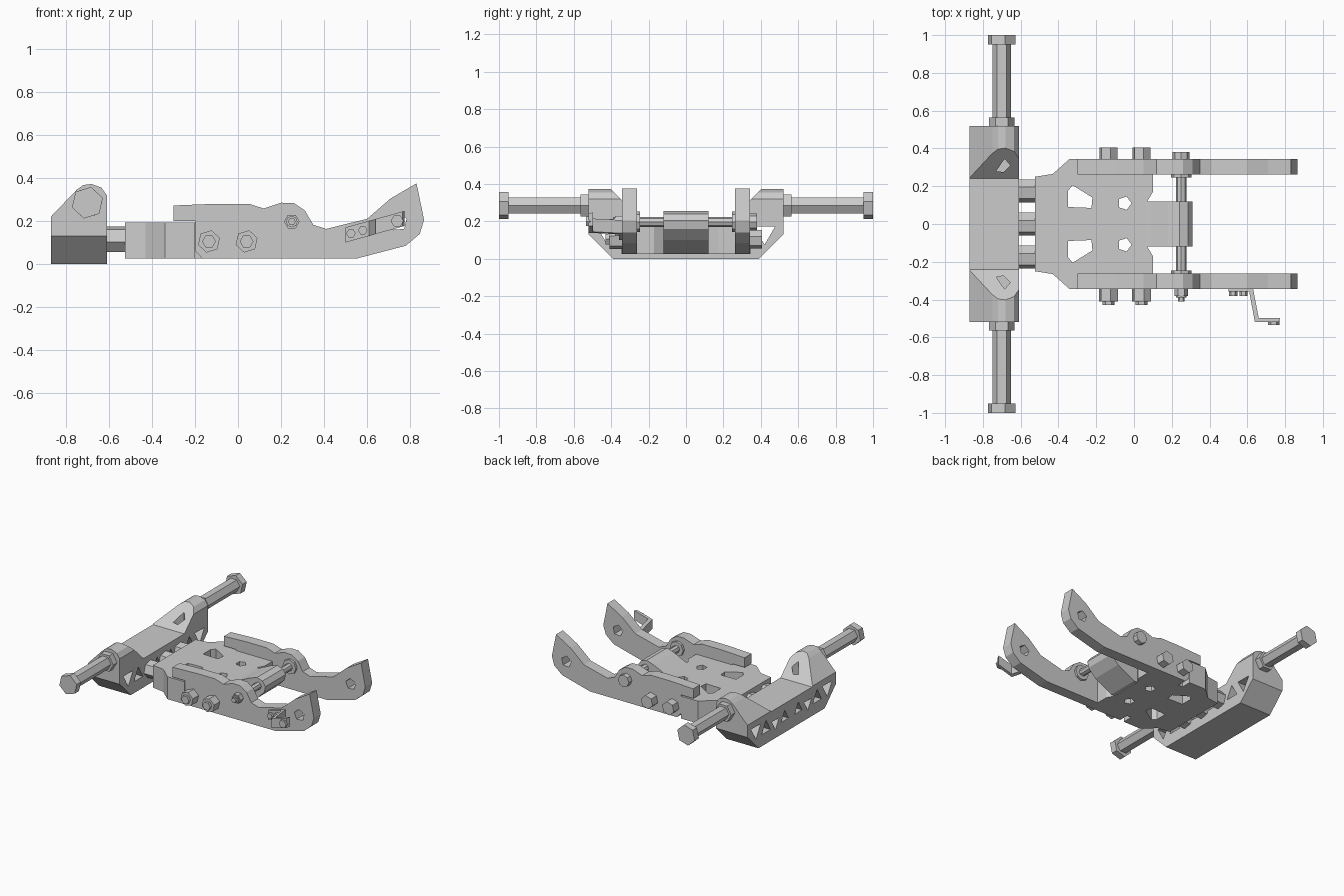
import bpy, bmesh
from math import cos, sin, pi
from mathutils import Vector

# maps profile (u, v) and extrusion distance w to world space
MAP = {'x': lambda u, v, w: (w, u, v),
       'y': lambda u, v, w: (u, w, v),
       'z': lambda u, v, w: (u, v, w)}


def prism(name, pts, axis, a, b):
    bm = bmesh.new()
    lo = [bm.verts.new(MAP[axis](u, v, a)) for u, v in pts]
    hi = [bm.verts.new(MAP[axis](u, v, b)) for u, v in pts]
    bm.faces.new(lo)
    bm.faces.new(hi)
    n = len(pts)
    for i in range(n):
        j = (i + 1) % n
        bm.faces.new((lo[i], lo[j], hi[j], hi[i]))
    bmesh.ops.recalc_face_normals(bm, faces=bm.faces)
    me = bpy.data.meshes.new(name)
    bm.to_mesh(me)
    bm.free()
    ob = bpy.data.objects.new(name, me)
    bpy.context.collection.objects.link(ob)
    return ob


def ring(u, v, r, n=6, turn=0.0):
    return [(u + r * cos(turn + 2 * pi * i / n), v + r * sin(turn + 2 * pi * i / n)) for i in range(n)]


def boolean(ob, cutter, op='DIFFERENCE'):
    m = ob.modifiers.new('cut', 'BOOLEAN')
    m.operation, m.solver, m.object = op, 'EXACT', cutter
    bpy.context.view_layer.objects.active = ob
    bpy.ops.object.modifier_apply(modifier=m.name)
    bpy.data.objects.remove(cutter)


# cross beam: side silhouette crossed with end silhouette
half = [(0.39, 0), (0.52, 0.13), (0.52, 0.38), (0.41, 0.38), (0.24, 0.215)]
beam = prism('cross_beam', half + [(-y, z) for y, z in reversed(half)], 'x', -1, -0.4)
side = prism('cutter', [(-0.87, -0.1), (-0.61, -0.1), (-0.61, 0.32), (-0.635, 0.355), (-0.68, 0.372),
                        (-0.72, 0.367), (-0.75, 0.345), (-0.87, 0.22)], 'y', -0.6, 0.6)
boolean(beam, side, 'INTERSECT')

# triangular lightening windows through the beam, and a pocket on each slope
for s in (1, -1):
    for y, z, r, t in ((0.08, 0.115, 0.05, pi / 2), (0.19, 0.11, 0.05, -pi / 2),
                       (0.30, 0.115, 0.06, pi / 2), (0.42, 0.14, 0.065, -pi / 2)):
        boolean(beam, prism('cutter', ring(s * y, z, r, 3, t), 'x', -1, -0.5))
    boolean(beam, prism('cutter', [(-0.73, s * 0.28), (-0.685, s * 0.345), (-0.655, s * 0.31),
                                   (-0.69, s * 0.275)], 'z', 0.2, 0.5))

# axle stubs with nuts and hex heads
for s, side_name in ((1, 'back'), (-1, 'front')):
    prism('axle_stub_' + side_name, ring(-0.70, 0.285, 0.05), 'y', s * 0.50, s * 0.96)
    prism('axle_nut_' + side_name, ring(-0.70, 0.285, 0.068), 'y', s * 0.52, s * 0.565)
    prism('axle_head_' + side_name, ring(-0.70, 0.285, 0.075, 6, 0.3), 'y', s * 0.95, s * 1.0)

# connecting rods between beam and plate
for y in (-0.175, 0, 0.175):
    prism('connecting_rod', ring(y, 0.115, 0.062, 6, 0.2), 'x', -0.63, -0.45)

# centre plate with shoulders and lightening holes
half = [(-0.525, 0.25), (-0.43, 0.265), (-0.34, 0.345), (-0.20, 0.345), (-0.20, 0.27), (0.10, 0.27),
        (0.10, 0.17), (0.07, 0.12)]
plate = prism('centre_plate', half + [(x, -y) for x, y in reversed(half)], 'z', 0.025, 0.192)
for s in (1, -1):
    boolean(plate, prism('cutter', [(-0.35, s * 0.09), (-0.35, s * 0.175), (-0.325, s * 0.205),
                                    (-0.22, s * 0.14), (-0.225, s * 0.085)], 'z', -0.1, 0.4))
    boolean(plate, prism('cutter', ring(-0.05, s * 0.11, 0.037, 5), 'z', -0.1, 0.4))

# pivot tongue reaching forward to the pin
prism('pivot_tongue', [(0.03, 0.026), (0.10, 0.026), (0.24, 0.10), (0.30, 0.16), (0.31, 0.205),
                       (0.285, 0.24), (0.24, 0.255), (0.18, 0.235), (0.09, 0.193), (0.03, 0.191)],
      'y', -0.12, 0.12)

# curved side arms
arm_profile = [(-0.30, 0.20), (-0.30, 0.272), (-0.10, 0.28), (0.05, 0.28), (0.12, 0.258), (0.20, 0.285),
               (0.26, 0.283), (0.31, 0.25), (0.35, 0.182), (0.41, 0.163), (0.60, 0.21), (0.71, 0.305),
               (0.83, 0.375), (0.865, 0.205), (0.845, 0.14), (0.78, 0.085), (0.55, 0.025),
               (-0.165, 0.025), (-0.198, 0.06), (-0.198, 0.20)]
for s, side_name in ((1, 'back'), (-1, 'front')):
    arm = prism('side_arm_' + side_name, arm_profile, 'y', s * 0.262, s * 0.343)
    boolean(arm, prism('cutter', ring(0.745, 0.195, 0.042, 5, 0.4), 'y', -0.5, 0.5))

# clamping bolts through the arms
for x in (-0.135, 0.04):
    prism('bolt_head', ring(x, 0.105, 0.05, 6, 0.3), 'y', 0.33, 0.405)
    prism('bolt_nut', ring(x, 0.105, 0.053, 6, 0.3), 'y', -0.33, -0.41)
    prism('bolt_tip', ring(x, 0.105, 0.032, 6), 'y', -0.40, -0.43)

# pivot pin with head, collars and nut
prism('pivot_pin', ring(0.25, 0.197, 0.027, 8), 'y', -0.39, 0.36)
prism('pin_head', ring(0.25, 0.197, 0.045, 8), 'y', 0.335, 0.38)
for s in (1, -1):
    prism('pin_collar', ring(0.25, 0.197, 0.055, 8), 'y', s * 0.245, s * 0.27)
prism('pin_nut', ring(0.25, 0.197, 0.036), 'y', -0.335, -0.38)
prism('pin_tip', ring(0.25, 0.197, 0.018), 'y', -0.38, -0.41)

# stepped bracket on the front arm, sheared to follow the arm's rise
bracket = prism('bracket', [(0.50, -0.34), (0.63, -0.34), (0.66, -0.497), (0.775, -0.497),
                            (0.765, -0.52), (0.64, -0.52), (0.61, -0.358), (0.50, -0.358)],
                'z', -0.035, 0.035)
for v in bracket.data.vertices:
    v.co.z += 0.135 + (v.co.x - 0.50) * 0.28
for x, z in ((0.525, 0.142), (0.58, 0.157)):
    prism('bracket_bolt', ring(x, z, 0.022, 6), 'y', -0.35, -0.38)
prism('bracket_end_nut', ring(0.74, 0.2, 0.03, 6), 'y', -0.51, -0.535)
